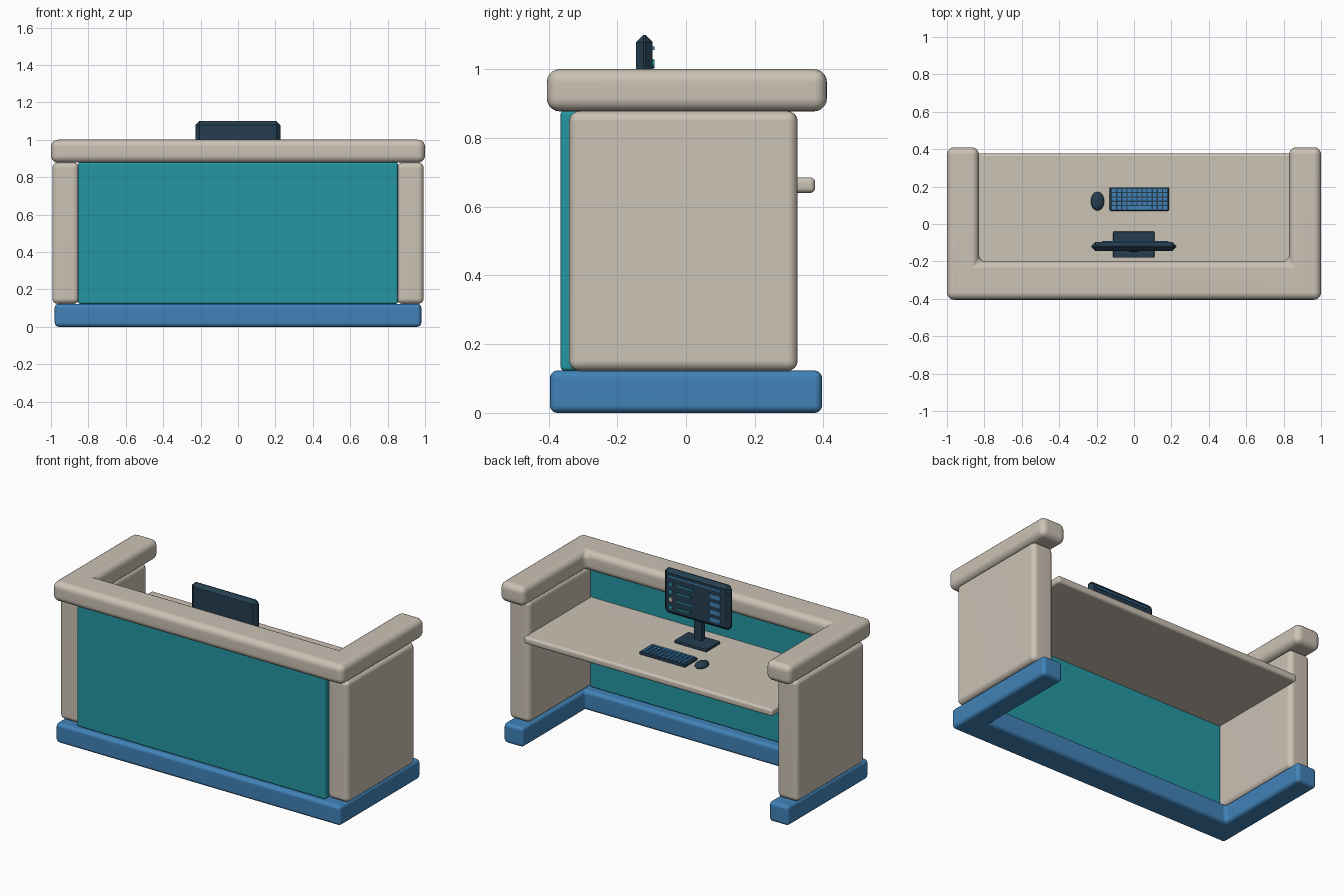
import bpy, bmesh, math
from mathutils import Matrix

if "Cube" in bpy.data.objects:
    bpy.data.objects.remove(bpy.data.objects["Cube"])


def material(name, rgb):
    m = bpy.data.materials.new(name)
    m.diffuse_color = (*rgb, 1)
    m.use_nodes = True
    m.node_tree.nodes["Principled BSDF"].inputs["Base Color"].default_value = m.diffuse_color
    return m


BEIGE = material("warm beige", (0.60, 0.54, 0.46))
TEAL = material("teal", (0.018, 0.31, 0.37))
BLUE = material("mid blue", (0.052, 0.225, 0.48))
NAVY = material("dark navy", (0.018, 0.048, 0.08))


def finish(bm, name, mat, smooth=True):
    bmesh.ops.recalc_face_normals(bm, faces=bm.faces)
    me = bpy.data.meshes.new(name)
    bm.to_mesh(me)
    bm.free()
    me.materials.append(mat)
    ob = bpy.data.objects.new(name, me)
    bpy.context.collection.objects.link(ob)
    if smooth:
        bpy.ops.object.select_all(action='DESELECT')
        ob.select_set(True)
        bpy.context.view_layer.objects.active = ob
        bpy.ops.object.shade_smooth_by_angle(angle=math.radians(35))
        w = ob.modifiers.new("weighted normals", 'WEIGHTED_NORMAL')
        w.keep_sharp = True
    return ob


def add_box(bm, x, y, z):
    c = [(a + b) / 2 for a, b in (x, y, z)]
    s = [b - a for a, b in (x, y, z)]
    mat = Matrix.Translation(c) @ Matrix.Diagonal((*s, 1))
    bmesh.ops.create_cube(bm, size=1, matrix=mat)


def bevel(bm, width, segs):
    bmesh.ops.bevel(bm, geom=bm.edges[:], offset=width, segments=segs,
                    profile=0.5, affect='EDGES', clamp_overlap=True)


def box(name, x, y, z, mat, r=0.0, segs=4):
    bm = bmesh.new()
    add_box(bm, x, y, z)
    if r:
        bevel(bm, r, segs)
    return finish(bm, name, mat, r > 0 and segs > 1)


def boxes(name, items, mat):
    bm = bmesh.new()
    for b in items:
        add_box(bm, *b)
    return finish(bm, name, mat, False)


def u_shape(name, xo, xi, y0, yi, y1, z, mat, r):
    # U-shaped slab, open towards the back
    pts = [(-xo, y0), (xo, y0), (xo, y1), (xi, y1),
           (xi, yi), (-xi, yi), (-xi, y1), (-xo, y1)]
    bm = bmesh.new()
    f = bm.faces.new([bm.verts.new((px, py, z[0])) for px, py in pts])
    ext = bmesh.ops.extrude_face_region(bm, geom=[f])
    vs = [v for v in ext['geom'] if isinstance(v, bmesh.types.BMVert)]
    bmesh.ops.translate(bm, verts=vs, vec=(0, 0, z[1] - z[0]))
    bmesh.ops.recalc_face_normals(bm, faces=bm.faces)
    bevel(bm, r, 5)
    return finish(bm, name, mat)


# Desk body
u_shape("counter_top", 1.0, 0.83, -0.405, -0.20, 0.41, (0.877, 1.0), BEIGE, 0.038)
u_shape("plinth", 0.98, 0.845, -0.396, -0.22, 0.396, (0, 0.123), BLUE, 0.022)
for side, s in (("right", 1), ("left", -1)):
    box(side + "_side_panel", tuple(sorted((0.85 * s, 0.993 * s))), (-0.34, 0.325),
        (0.122, 0.878), BEIGE, 0.03)
box("front_panel", (-0.855, 0.855), (-0.365, -0.275), (0.122, 0.88), TEAL, 0.012, 3)
box("work_surface", (-0.855, 0.855), (-0.30, 0.376), (0.64, 0.685), BEIGE, 0.015)

# Monitor
box("monitor_body", (-0.228, 0.226), (-0.145, -0.097), (0.82, 1.10), NAVY, 0.021, 1)
box("monitor_neck", (-0.027, 0.027), (-0.15, -0.115), (0.69, 0.88), NAVY, 0.006, 2)
box("monitor_foot", (-0.112, 0.11), (-0.18, -0.04), (0.684, 0.704), NAVY, 0.007, 2)

# Screen graphics, thin plates on the back-facing screen
py = (-0.098, -0.091)
rows = [1.015 - 0.048 * i for i in range(4)]
boxes("screen_header_bar", [((-0.17, 0.185), py, (1.056, 1.066))], BLUE)
boxes("screen_text_lines", [((0.02 + 0.015 * (i % 2), 0.125), py, (z - 0.004, z + 0.004))
                            for i, z in enumerate(rows)], TEAL)
boxes("screen_buttons", [((-0.17, -0.10), py, (z - 0.013, z + 0.013)) for z in rows], BLUE)
for i, z in enumerate(rows):
    bm = bmesh.new()
    bmesh.ops.create_cone(bm, cap_ends=True, segments=12, radius1=0.012, radius2=0.012,
                          depth=0.007, matrix=Matrix.Translation((0.17, -0.0945, z))
                          @ Matrix.Rotation(math.pi / 2, 4, 'X'))
    finish(bm, f"screen_dot_{i + 1}", BEIGE if i == 2 else TEAL, False)

# Keyboard with rows of keys
box("keyboard_base", (-0.13, 0.187), (0.07, 0.196), (0.684, 0.702), NAVY, 0.006, 2)
keys = []
kz = (0.70, 0.708)
for r in range(5):
    y = 0.179 - 0.023 * r
    for c in range(11):
        x = -0.106 + 0.0271 * c
        if r == 4 and 3 <= c <= 7:
            continue
        keys.append(((x - 0.0105, x + 0.0105), (y - 0.0085, y + 0.0085), kz))
keys.append(((-0.035, 0.094), (0.0785, 0.0955), kz))
boxes("keyboard_keys", keys, BLUE)

# Mouse: flattened dome
bm = bmesh.new()
bmesh.ops.create_uvsphere(bm, u_segments=24, v_segments=12, radius=1,
                          matrix=Matrix.Translation((-0.195, 0.122, 0.695))
                          @ Matrix.Diagonal((0.036, 0.05, 0.02, 1)))
finish(bm, "mouse", NAVY)
